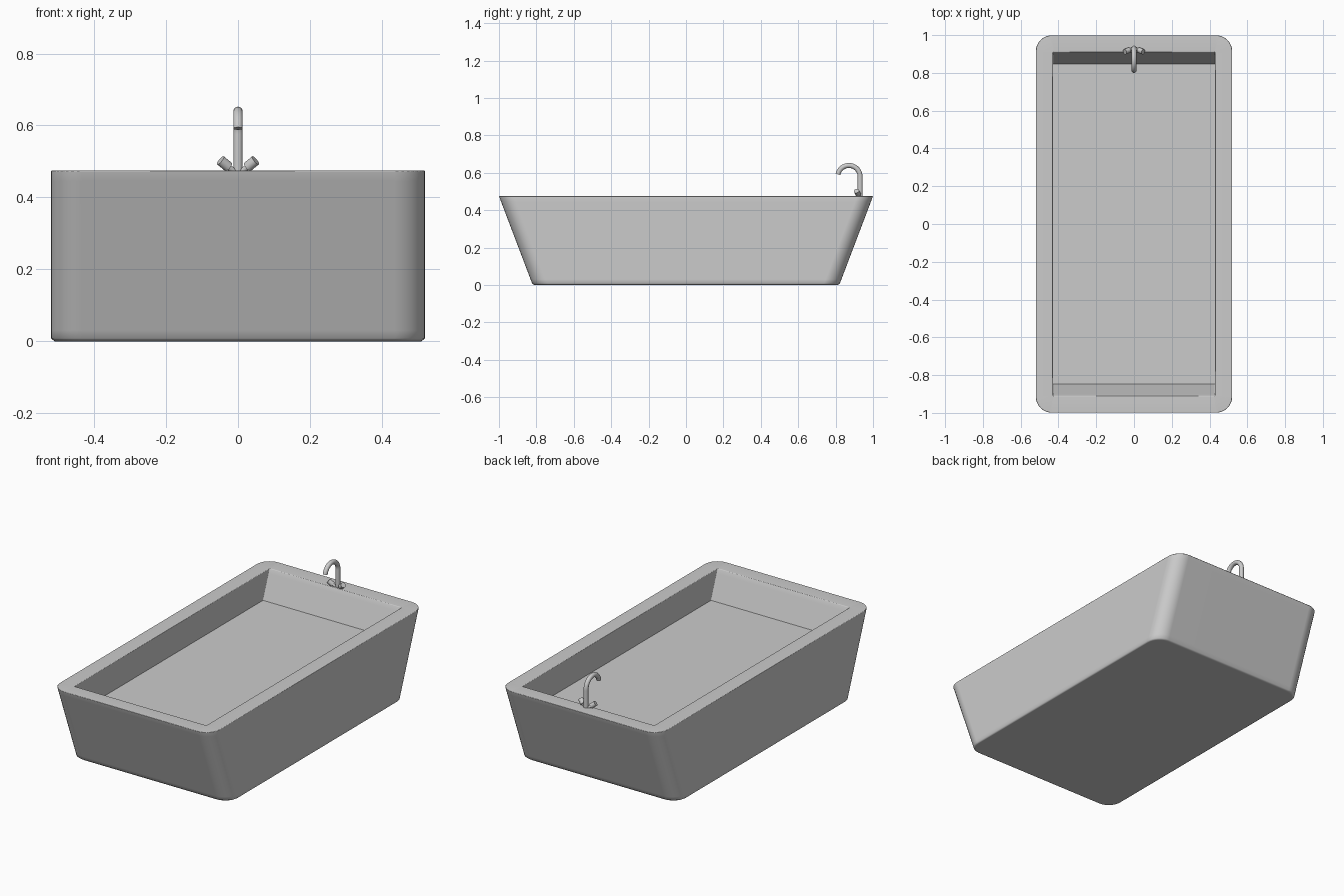
import bpy, bmesh, math
from mathutils import Vector

default = bpy.data.objects.get("Cube")
if default:
    bpy.data.objects.remove(default, do_unlink=True)


def make_material(name, color):
    mat = bpy.data.materials.new(name)
    mat.use_nodes = True
    mat.diffuse_color = color
    mat.node_tree.nodes["Principled BSDF"].inputs["Base Color"].default_value = color
    return mat


GREY = make_material("light grey", (0.6, 0.6, 0.6, 1))


def add_object(name, bm):
    bmesh.ops.recalc_face_normals(bm, faces=bm.faces[:])
    mesh = bpy.data.meshes.new(name)
    bm.to_mesh(mesh)
    bm.free()
    mesh.materials.append(GREY)
    obj = bpy.data.objects.new(name, mesh)
    bpy.context.collection.objects.link(obj)
    return obj


def rounded_rect(bm, hx, hy, r, z, steps=8):
    """Ring of vertices around a rounded rectangle."""
    ring = []
    for k, (sx, sy) in enumerate([(1, 1), (-1, 1), (-1, -1), (1, -1)]):
        for i in range(steps + 1):
            a = math.pi / 2 * (k + i / steps)
            ring.append(bm.verts.new((sx * (hx - r) + r * math.cos(a),
                                      sy * (hy - r) + r * math.sin(a), z)))
    return ring


def bridge(bm, rings):
    for a, b in zip(rings, rings[1:]):
        n = len(a)
        for i in range(n):
            j = (i + 1) % n
            face = bm.faces.new((a[i], a[j], b[j], b[i]))
            face.smooth = True


# Tub: sloping ends, straight sides, flat rim and a shallow basin
H, FLOOR, SLOPE = 0.475, 0.31, 0.38


def outer_y(z):
    return 1 - SLOPE * (H - z)


def inner_y(z):
    return 0.91 - SLOPE * (H - z)


bm = bmesh.new()
rings = [rounded_rect(bm, 0.51, outer_y(0) - 0.008, 0.08, 0)]
rings += [rounded_rect(bm, 0.52, outer_y(z), 0.085, z)
          for z in (0.008, 0.03, 0.445, H - 0.003)]
rings.append(rounded_rect(bm, 0.517, 0.997, 0.082, H))
rings.append(rounded_rect(bm, 0.433, 0.913, 0.009, H))
rings += [rounded_rect(bm, 0.43, inner_y(z), 0.006, z)
          for z in (H - 0.003, 0.45, FLOOR)]
bridge(bm, rings)
underside = bm.faces.new(rings[0])
underside.smooth = True
basin_floor = bm.faces.new(rings[-1])
for edge in basin_floor.edges:
    edge.smooth = False
tub = add_object("bathtub", bm)
weighted = tub.modifiers.new("even shading", 'WEIGHTED_NORMAL')
weighted.keep_sharp = True


def tube(name, path, radius, sides=20):
    """Capped round tube along a path lying in a plane of constant x."""
    bm = bmesh.new()
    rings = []
    for i, p in enumerate(path):
        t = (path[min(i + 1, len(path) - 1)] - path[max(i - 1, 0)]).normalized()
        side = Vector((1, 0, 0))
        up = t.cross(side)
        rings.append([bm.verts.new(p + radius * (math.cos(a) * side + math.sin(a) * up))
                      for a in (2 * math.pi * k / sides for k in range(sides))])
    bridge(bm, rings)
    for ring in (rings[0], rings[-1]):
        for edge in bm.faces.new(ring).edges:
            edge.smooth = False
    return add_object(name, bm)


# Gooseneck spout
TAP_Y, BEND, BEND_Z = 0.931, 0.06, 0.579
path = [Vector((0, TAP_Y, z)) for z in (H - 0.01, 0.52, BEND_Z - 0.005)]
for i in range(21):
    a = math.radians(168) * i / 20
    path.append(Vector((0, TAP_Y - BEND + BEND * math.cos(a), BEND_Z + BEND * math.sin(a))))
tube("spout", path, 0.0132)


# Angled handles: slim stem with a wider knob
def cylinder(name, start, end, radius):
    axis = end - start
    bm = bmesh.new()
    bmesh.ops.create_cone(bm, cap_ends=True, segments=20, radius1=radius, radius2=radius,
                          depth=axis.length)
    for face in bm.faces:
        face.smooth = len(face.verts) == 4
    rotation = axis.to_track_quat('Z', 'Y').to_matrix()
    bmesh.ops.rotate(bm, verts=bm.verts[:], matrix=rotation)
    bmesh.ops.translate(bm, verts=bm.verts[:], vec=(start + end) / 2)
    for edge in bm.edges:
        edge.smooth = all(f.smooth for f in edge.link_faces)
    return add_object(name, bm)


for side, name in ((1, "left"), (-1, "right")):
    base = Vector((0, TAP_Y, 0.463))
    axis = Vector((side, -0.4, 0.82)).normalized()
    cylinder(name + "_handle_stem", base, base + axis * 0.04, 0.008)
    cylinder(name + "_handle_knob", base + axis * 0.035, base + axis * 0.066, 0.0145)
